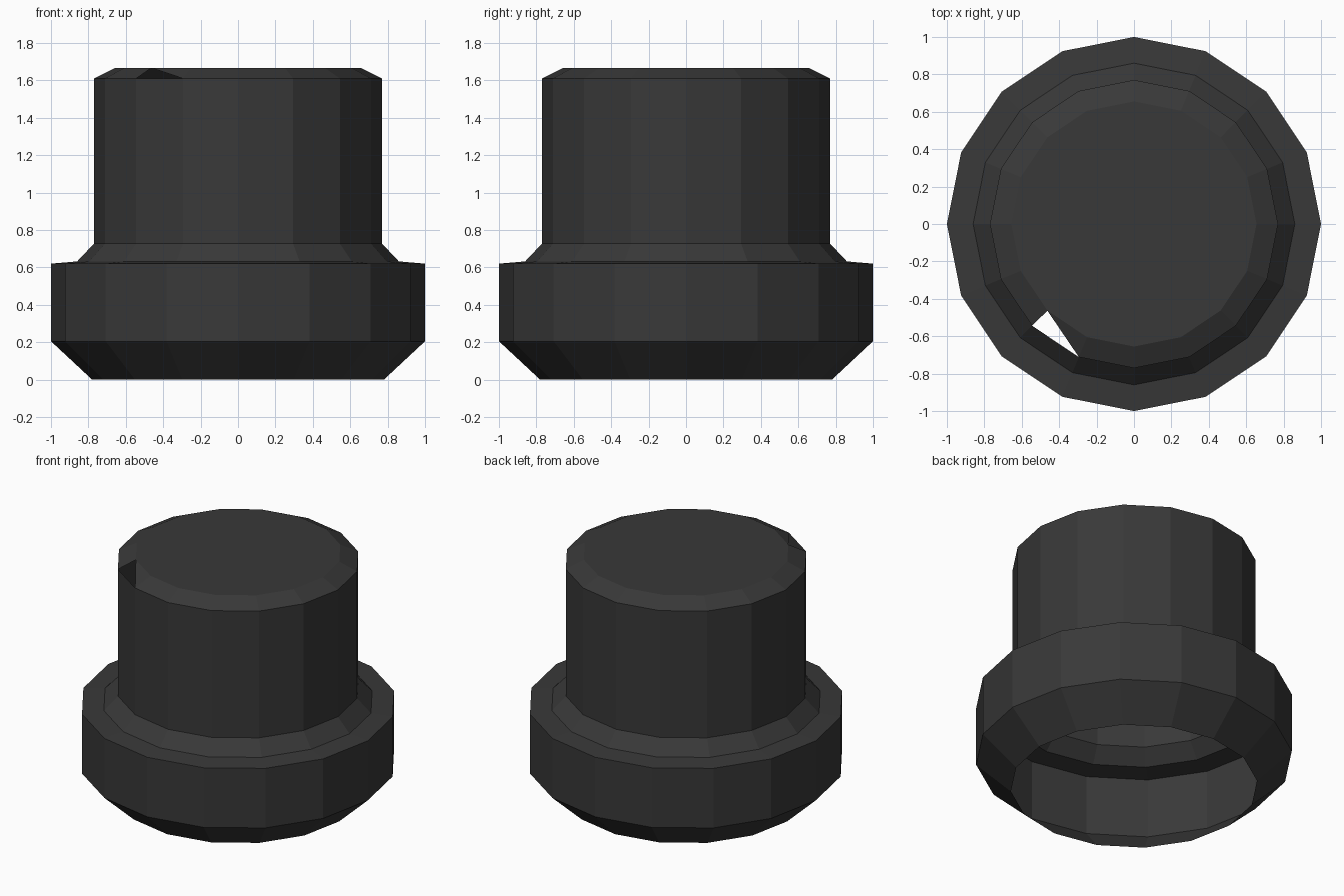
import bpy, bmesh
from math import cos, sin, tau

if "Cube" in bpy.data.objects:
    bpy.data.objects.remove(bpy.data.objects["Cube"])

SIDES = 16
# (radius, height) from the open bottom rim up to the flat top
PROFILE = [(0.78, 0.0), (1.0, 0.205), (1.0, 0.62), (0.86, 0.632),
           (0.77, 0.727), (0.77, 1.61), (0.655, 1.667)]

bm = bmesh.new()
rings = [[bm.verts.new((r * cos(tau * i / SIDES), r * sin(tau * i / SIDES), z))
          for i in range(SIDES)] for r, z in PROFILE]

# Thin single-walled shell, with one chipped triangle in the top bevel
CHIP = 10
for k, (low, high) in enumerate(zip(rings, rings[1:])):
    for i in range(SIDES):
        j = (i + 1) % SIDES
        if k == len(PROFILE) - 2 and i == CHIP:
            bm.faces.new((low[j], high[j], high[i]))
        else:
            bm.faces.new((low[i], low[j], high[j], high[i]))

# Flat top; the bottom stays open
bm.faces.new(rings[-1])

mesh = bpy.data.meshes.new("stepped_cap")
bm.to_mesh(mesh)
bm.free()
cap = bpy.data.objects.new("stepped_cap", mesh)
bpy.context.collection.objects.link(cap)

# Dark material
mat = bpy.data.materials.new("dark_grey")
mat.diffuse_color = (0.04, 0.04, 0.04, 1)
mat.use_nodes = True
mat.node_tree.nodes["Principled BSDF"].inputs["Base Color"].default_value = mat.diffuse_color
mesh.materials.append(mat)
